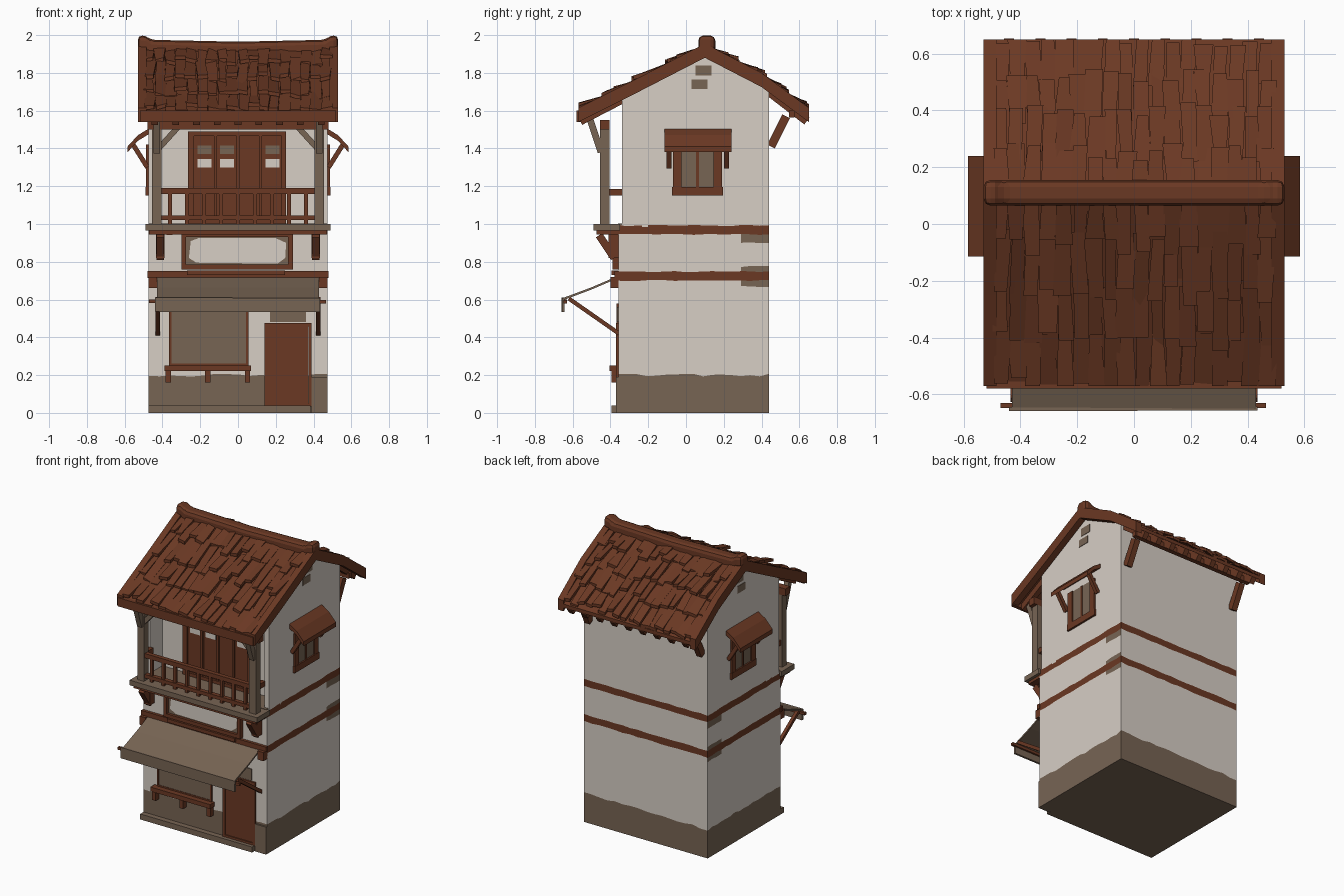
import bpy, bmesh, random
from mathutils import Vector

random.seed(4)
cube = bpy.data.objects.get("Cube")
if cube:
    bpy.data.objects.remove(cube)


def material(name, rgb):
    m = bpy.data.materials.new(name)
    m.use_nodes = True
    m.diffuse_color = (*rgb, 1)
    m.node_tree.nodes["Principled BSDF"].inputs["Base Color"].default_value = (*rgb, 1)
    return m


WOOD = material("red brown wood", (0.145, 0.04, 0.017))
PLASTER = material("cream plaster", (0.68, 0.62, 0.56))
TAUPE = material("weathered taupe", (0.185, 0.128, 0.088))


def finish(name, bm, *mats):
    bmesh.ops.recalc_face_normals(bm, faces=bm.faces)
    me = bpy.data.meshes.new(name)
    bm.to_mesh(me)
    bm.free()
    for m in mats:
        me.materials.append(m)
    ob = bpy.data.objects.new(name, me)
    bpy.context.collection.objects.link(ob)
    return ob


def hexa(bm, low, high):
    """Solid between two quads."""
    a = [bm.verts.new(p) for p in low]
    b = [bm.verts.new(p) for p in high]
    bm.faces.new(a)
    bm.faces.new(b)
    for i in range(4):
        j = (i + 1) % 4
        bm.faces.new((a[i], a[j], b[j], b[i]))


def box(name, x0, x1, y0, y1, z0, z1, mat, z_back=None):
    """Block; z_back gives a sloping top."""
    bm = bmesh.new()
    quad = [(x0, y0, z1), (x1, y0, z1), (x1, y1, z_back or z1), (x0, y1, z_back or z1)]
    hexa(bm, [(x, y, z0) for x, y, _ in quad], quad)
    return finish(name, bm, mat)


def beam(name, p, q, w, h, mat):
    p, q = Vector(p), Vector(q)
    d = (q - p).normalized()
    s = d.cross(Vector((0, 0, 1))).normalized() * w / 2
    u = s.cross(d).normalized() * h / 2
    bm = bmesh.new()
    ends = [[c + s + u, c - s + u, c - s - u, c + s - u] for c in (p, q)]
    hexa(bm, *ends)
    return finish(name, bm, mat)


def strip(name, line, t, a0, a1, mat, axis="x"):
    """Thick sheet: a profile line with depth t below, swept along x or y."""
    bm = bmesh.new()

    def put(a, p):
        return bm.verts.new((a, p[0], p[1]) if axis == "x" else (p[0], a, p[1]))
    poly = line + [(u, v - t) for u, v in reversed(line)]
    A, B = [put(a0, p) for p in poly], [put(a1, p) for p in poly]
    n, k = len(poly), len(line)
    for i in range(n):
        j = (i + 1) % n
        bm.faces.new((A[i], A[j], B[j], B[i]))
    for i in range(k - 1):
        for V in (A, B):
            bm.faces.new((V[i], V[i + 1], V[n - 2 - i], V[n - 1 - i]))
    return finish(name, bm, mat)


def frame(name, x0, x1, y0, y1, z0, z1, w, mat):
    """Four bars facing the front."""
    box(name + "_left", x0, x0 + w, y0, y1, z0, z1, mat)
    box(name + "_right", x1 - w, x1, y0, y1, z0, z1, mat)
    box(name + "_top", x0 + w, x1 - w, y0, y1, z1 - w, z1, mat)
    box(name + "_bottom", x0 + w, x1 - w, y0, y1, z0, z0 + w, mat)


# Roof slopes, ridge to eave, in (y, z)
SLOPES = {"front": [(0.1, 1.93), (-0.25, 1.75), (-0.57, 1.59)],
          "back": [(0.1, 1.93), (0.4, 1.775), (0.65, 1.59)]}


def on_line(line, v):
    i = 0 if v < 0.5 else 1
    return Vector(line[i]).lerp(Vector(line[i + 1]), v * 2 - i)


def roof_z(y):
    for (ya, za), (yb, zb) in [s[i:i + 2] for s in SLOPES.values() for i in (0, 1)]:
        if min(ya, yb) <= y <= max(ya, yb):
            return za + (zb - za) * (y - ya) / (yb - ya)


# Walls: stacked rings, coloured by row; the upper floor is set back at the front
BACK_WALL, RECESS = 0.44, -0.2


def walls():
    bm, n = bmesh.new(), 16
    heights = [0, 0.2, 0.67, 0.70, 0.748, 0.775, 0.90, 0.945, 0.992, 0.999, None]
    colours = [2, 0, 2, 1, 2, 0, 2, 1, 0, 0]
    rings = []
    for z in heights:
        y0 = RECESS if z is None or z > 0.995 else -0.358
        c = [Vector(p) for p in ((-0.475, y0), (0.475, y0), (0.475, BACK_WALL), (-0.475, BACK_WALL))]
        wave = 0.008 if z == 0.2 else 0.003
        ring = []
        for s in range(4):
            for i in range(n):
                p = c[s].lerp(c[(s + 1) % 4], i / n)
                h = roof_z(p.y) - 0.02 if z is None else z + (random.uniform(-wave, wave) if z else 0)
                ring.append(bm.verts.new((p.x, p.y, h)))
        rings.append(ring)
    bm.faces.new(rings[0]).material_index = 2
    for r, col in enumerate(colours):
        for i in range(4 * n):
            j = (i + 1) % (4 * n)
            f = bm.faces.new((rings[r][i], rings[r][j], rings[r + 1][j], rings[r + 1][i]))
            mid = f.calc_center_median()
            clean = r in (2, 4, 6) and not (abs(mid.x) > 0.47 and mid.y > 0.3)
            f.material_index = 0 if clean else col
    finish("walls", bm, PLASTER, WOOD, TAUPE)


walls()

# Roof deck, barge boards, shingles and rafters
for side, line in SLOPES.items():
    out = -1 if side == "front" else 1
    strip(side + "_roof_deck", line, 0.025, -0.5, 0.5, WOOD)
    for s in (-1, 1):
        edge = [(y, z + 0.025) for y, z in line]
        strip(side + "_barge_board", edge, 0.075, s * 0.485, s * 0.53, WOOD)
    bm, cols, rows = bmesh.new(), 18, 4
    for c in range(cols):
        for r in range(rows):
            x0 = -0.495 + 0.99 * c / cols
            x1 = x0 + 0.99 / cols
            v0 = max(0.02, r / rows - 0.06 + random.uniform(-0.03, 0.03))
            v1 = min(1.0, (r + 1) / rows + random.uniform(-0.05, 0.06))
            lift = random.uniform(0.012, 0.045)
            corners = []
            for x, v, h in ((x0, v0, 0.008), (x1, v0, 0.008), (x1, v1, lift), (x0, v1, lift)):
                p = on_line(line, v)
                corners.append(Vector((x + random.uniform(-0.012, 0.012), p.x, p.y + h + random.uniform(-0.01, 0.01))))
            hexa(bm, [p - Vector((0, 0, 0.02)) for p in corners], corners)
    finish(side + "_shingles", bm, WOOD)
    for i in range(9):
        x = -0.44 + 0.11 * i
        a, b = line[1], line[2]
        beam(side + "_rafter", (x, a[0], a[1] - 0.045), (x, b[0] - out * 0.01, b[1] - 0.045), 0.035, 0.045, WOOD)

ridge = strip("ridge_cap", [(-0.53, 2.0), (-0.49, 1.995), (-0.46, 1.975), (0, 1.965), (0.46, 1.975), (0.49, 1.995), (0.53, 2.0)],
              0.085, 0.065, 0.155, WOOD, "y")
bevel = ridge.modifiers.new("rounding", "BEVEL")
bevel.width, bevel.segments = 0.024, 2
bevel.limit_method = "ANGLE"
box("front_eave_board", -0.52, 0.52, -0.58, -0.555, 1.54, 1.6, WOOD)
box("front_eave_beam", -0.48, 0.48, -0.455, -0.405, 1.5, 1.55, WOOD)
box("back_eave_beam", -0.47, 0.47, 0.545, 0.575, 1.565, 1.6, WOOD)

# Balcony with its side walls
box("balcony_floor", -0.49, 0.49, -0.49, -0.35, 0.965, 1.0, TAUPE)
box("balcony_deck", -0.47, 0.47, -0.36, RECESS + 0.01, 0.98, 1.003, TAUPE)
box("balcony_trim", -0.47, 0.47, -0.475, -0.35, 0.945, 0.967, WOOD)
box("lintel_beam", -0.44, 0.44, RECESS - 0.03, RECESS, 1.5, 1.54, WOOD)
for z0, z1 in ((1.02, 1.045), (1.16, 1.19)):
    box("front_rail", -0.42, 0.42, -0.445, -0.415, z0, z1, WOOD)
for i in range(9):
    x = -0.36 + 0.09 * i
    box("baluster", x - 0.01, x + 0.01, -0.44, -0.42, 1.0, 1.17, WOOD)
for s in (-1, 1):
    box("balcony_side_wall", s * 0.44, s * 0.475, -0.34, RECESS, 0.985, roof_z(-0.34) - 0.015, PLASTER, roof_z(RECESS) - 0.015)
    box("balcony_post", s * 0.405, s * 0.455, -0.455, -0.405, 1.0, 1.52, TAUPE)
    box("side_rail", s * 0.415, s * 0.445, -0.41, -0.335, 1.15, 1.185, WOOD)
    beam("post_brace", (s * 0.42, -0.43, 1.4), (s * 0.32, -0.43, 1.51), 0.03, 0.03, TAUPE)
    beam("front_eave_brace", (s * 0.43, -0.45, 1.38), (s * 0.43, -0.51, 1.56), 0.035, 0.035, TAUPE)
    beam("back_eave_brace", (s * 0.43, 0.45, 1.41), (s * 0.43, 0.53, 1.57), 0.04, 0.045, WOOD)
    box("balcony_bracket", s * 0.39, s * 0.435, -0.41, -0.355, 0.82, 0.95, WOOD)
    beam("balcony_strut", (s * 0.4125, -0.38, 0.82), (s * 0.4125, -0.46, 0.94), 0.04, 0.04, WOOD)

# Balcony doors with panes
frame("balcony_door_frame", -0.265, 0.255, RECESS - 0.03, RECESS, 1.0, 1.49, 0.025, WOOD)
box("balcony_door_panel", -0.25, 0.24, RECESS - 0.015, RECESS, 1.0, 1.47, WOOD)
for i in range(4):
    x = -0.24 + 0.12 * i
    box("door_stile", x - 0.008, x + 0.008, RECESS - 0.027, RECESS - 0.01, 1.02, 1.47, WOOD)
    if i != 2:
        for z, mat in ((1.3, PLASTER), (1.37, TAUPE)):
            box("door_pane", x + 0.025, x + 0.1, RECESS - 0.019, RECESS - 0.014, z, z + 0.045, mat)

# Sign board
box("sign_back", -0.29, 0.28, -0.372, -0.355, 0.77, 0.95, TAUPE)
bm = bmesh.new()
outline = [(-0.26, 0.82), (-0.22, 0.795), (0.21, 0.79), (0.25, 0.82), (0.255, 0.9), (0.2, 0.925), (-0.21, 0.925), (-0.25, 0.91)]
bm.faces.new([bm.verts.new((x, -0.375, z)) for x, z in outline])
finish("sign_face", bm, PLASTER)
frame("sign_frame", -0.3, 0.29, -0.39, -0.355, 0.76, 0.955, 0.025, WOOD)
box("sign_shelf", -0.27, 0.25, -0.395, -0.36, 0.73, 0.755, WOOD)

# Awning with poles and hanging side pieces
box("awning_beam", -0.48, 0.48, -0.378, -0.355, 0.715, 0.75, WOOD)
strip("awning_cloth", [(-0.36, 0.725), (-0.5, 0.665), (-0.655, 0.607)], 0.012, -0.43, 0.43, TAUPE)
beam("awning_lip", (-0.44, -0.652, 0.573), (0.435, -0.65, 0.571), 0.014, 0.075, TAUPE)
beam("awning_pole", (-0.47, -0.64, 0.592), (0.465, -0.64, 0.588), 0.018, 0.018, WOOD)
for s in (-1, 1):
    beam("awning_strut", (s * 0.425, -0.62, 0.605), (s * 0.425, -0.355, 0.42), 0.022, 0.022, WOOD)
    box("beam_end", s * 0.43, s * 0.475, -0.4, -0.355, 0.66, 0.72, WOOD)

# Shop window and shelf
box("shop_window_cloth", -0.355, 0.045, -0.365, -0.356, 0.26, 0.56, TAUPE)
frame("shop_window_frame", -0.365, 0.055, -0.368, -0.355, 0.25, 0.58, 0.012, WOOD)
box("shop_shelf", -0.39, 0.07, -0.405, -0.355, 0.222, 0.252, WOOD)
for x in (-0.37, -0.16, 0.05):
    box("shelf_bracket", x - 0.014, x + 0.014, -0.395, -0.355, 0.16, 0.225, WOOD)

# Entrance door, transom and step
box("entrance_door", 0.16, 0.37, -0.363, -0.356, 0.04, 0.46, WOOD)
frame("entrance_frame", 0.14, 0.39, -0.37, -0.355, 0.035, 0.475, 0.018, WOOD)
box("transom", 0.17, 0.36, -0.365, -0.356, 0.48, 0.56, TAUPE)
box("door_step", -0.475, 0.385, -0.395, -0.355, 0.0, 0.038, TAUPE)
box("corner_plinth", 0.39, 0.475, -0.37, -0.355, 0.0, 0.19, TAUPE)

# Side windows with canopies, and gable patches
for s in (-1, 1):
    def wall_box(name, y0, y1, z0, z1, depth, mat):
        box(name, s * 0.47, s * (0.475 + depth), y0, y1, z0, z1, mat)
    wall_box("side_window_pane", -0.03, 0.15, 1.18, 1.42, 0.004, TAUPE)
    for y in (-0.07, 0.145):
        wall_box("side_window_jamb", y, y + 0.045, 1.15, 1.42, 0.012, WOOD)
    wall_box("side_window_sill", -0.075, 0.195, 1.15, 1.195, 0.014, WOOD)
    wall_box("side_window_bar", 0.052, 0.068, 1.19, 1.42, 0.009, WOOD)
    strip("side_canopy", [(s * 0.465, 1.51), (s * 0.53, 1.47), (s * 0.585, 1.41)], 0.03, -0.115, 0.24, WOOD, "y")
    for y in (-0.09, 0.215):
        beam("canopy_brace", (s * 0.48, y, 1.3), (s * 0.555, y, 1.42), 0.025, 0.025, WOOD)
    wall_box("gable_stain", 0.03, 0.115, 1.715, 1.765, 0.003, TAUPE)
    wall_box("gable_stain", 0.05, 0.135, 1.785, 1.84, 0.003, TAUPE)
